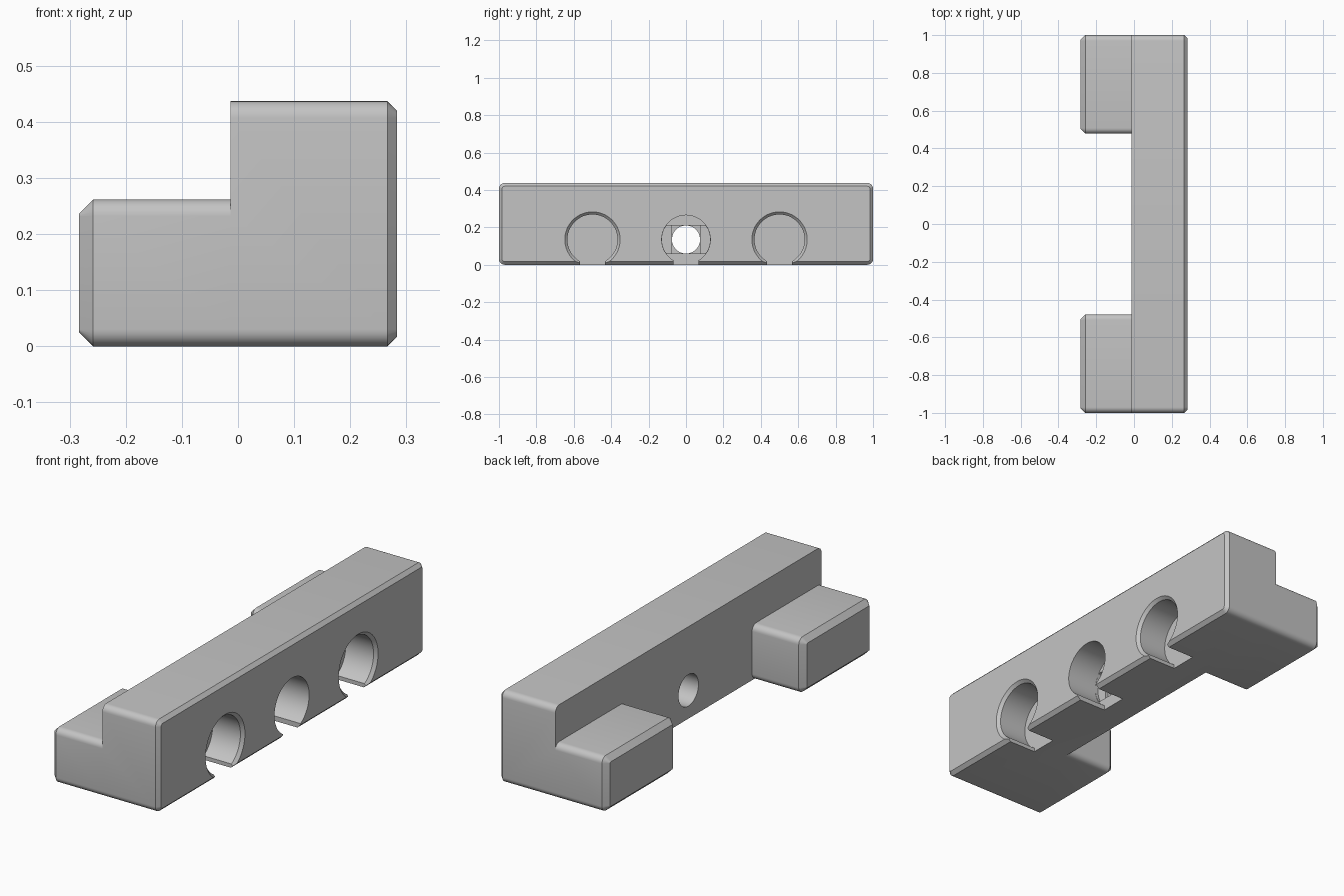
import bpy, bmesh
from math import sin, cos, pi

cube = bpy.data.objects.get("Cube")
if cube:
    bpy.data.objects.remove(cube, do_unlink=True)

grey = bpy.data.materials.new("plain grey")
grey.use_nodes = True
COLOUR = (0.55, 0.55, 0.55, 1)
grey.diffuse_color = COLOUR
grey.node_tree.nodes["Principled BSDF"].inputs["Base Color"].default_value = COLOUR

FACE = 0.283        # x of the face with the holes
STEP = -0.013       # x where the bar meets the feet
HOLE_Z = 0.135
RECESS = 0.123      # x of the floor of the recesses


def rounded_rect(y0, y1, z0, z1, r, n=6):
    """Rounded rectangle in the YZ plane."""
    corners = [(y1 - r, z1 - r), (y0 + r, z1 - r), (y0 + r, z0 + r), (y1 - r, z0 + r)]
    return [(cy + r * cos((q + i / n) * pi / 2), cz + r * sin((q + i / n) * pi / 2))
            for q, (cy, cz) in enumerate(corners) for i in range(n + 1)]


def rect(y0, y1, z0, z1):
    return [(y0, z0), (y1, z0), (y1, z1), (y0, z1)]


def circle(y, r, limit=9, n=64):
    """Circle in the YZ plane, optionally flattened above and below."""
    return [(y + r * cos(2 * pi * i / n),
             HOLE_Z + max(-limit, min(limit, r * sin(2 * pi * i / n)))) for i in range(n)]


def loft(name, *sections):
    """Closed solid through (x, profile) sections."""
    bm = bmesh.new()
    rings = [[bm.verts.new((x, y, z)) for y, z in prof] for x, prof in sections]
    for a, b in zip(rings, rings[1:]):
        for i in range(len(a)):
            j = (i + 1) % len(a)
            bm.faces.new((a[i], a[j], b[j], b[i]))
    bm.faces.new(rings[0])
    bm.faces.new(rings[-1])
    bmesh.ops.remove_doubles(bm, verts=bm.verts, dist=1e-5)
    bmesh.ops.recalc_face_normals(bm, faces=bm.faces)
    mesh = bpy.data.meshes.new(name)
    bm.to_mesh(mesh)
    bm.free()
    mesh.materials.append(grey)
    ob = bpy.data.objects.new(name, mesh)
    bpy.context.collection.objects.link(ob)
    return ob


def combine(target, tool, operation):
    mod = target.modifiers.new(operation, "BOOLEAN")
    mod.operation = operation
    mod.solver = "EXACT"
    mod.object = tool
    bpy.context.view_layer.objects.active = target
    bpy.ops.object.modifier_apply(modifier=mod.name)
    bpy.data.objects.remove(tool, do_unlink=True)


# Long bar, chamfered around the face with the holes
c = 0.017
bar = loft("mounting_bar",
           (STEP, rounded_rect(-1, 1, 0, 0.437, 0.03)),
           (FACE - c, rounded_rect(-1, 1, 0, 0.437, 0.03)),
           (FACE, rounded_rect(c - 1, 1 - c, c, 0.437 - c, 0.03 - c)))

# Feet at both ends, chamfered at the far side
c = 0.025
for y0, y1 in ((-1, -0.478), (0.478, 1)):
    foot = loft("foot",
                (-FACE, rounded_rect(y0 + c, y1 - c, c, 0.262 - c, 0.03 - c)),
                (c - FACE, rounded_rect(y0, y1, 0, 0.262, 0.03)),
                (STEP, rounded_rect(y0, y1, 0, 0.262, 0.03)))
    combine(bar, foot, "UNION")

# Round recesses with a flared rim
for y in (-0.5, 0.5):
    recess = loft("recess_cutter", (RECESS, circle(y, 0.134)),
                  (FACE - 0.014, circle(y, 0.134)), (FACE + 0.014, circle(y, 0.162)))
    combine(bar, recess, "DIFFERENCE")

# Screw hole: counterbore, flat-sided step, square step, through hole
s = 0.0755
for sections in (
        ((RECESS, circle(0, 0.13)), (0.4, circle(0, 0.13))),
        ((RECESS - 0.015, circle(0, 0.129, s)), (0.2, circle(0, 0.129, s))),
        ((RECESS - 0.03, rect(-s, s, HOLE_Z - s, HOLE_Z + s)),
         (0.19, rect(-s, s, HOLE_Z - s, HOLE_Z + s))),
        ((-0.1, circle(0, 0.075)), (0.18, circle(0, 0.075)))):
    combine(bar, loft("screw_cutter", *sections), "DIFFERENCE")

# Slots that open each hole to the underside
for y in (-0.5, 0, 0.5):
    slot = loft("slot_cutter", (RECESS, rect(y - 0.066, y + 0.066, -0.1, 0.04)),
                (0.4, rect(y - 0.066, y + 0.066, -0.1, 0.04)))
    combine(bar, slot, "DIFFERENCE")

# Smooth rounded edges, sharp chamfers
bpy.ops.object.select_all(action="DESELECT")
bar.select_set(True)
bpy.context.view_layer.objects.active = bar
bpy.ops.object.shade_smooth_by_angle(angle=pi / 6)
